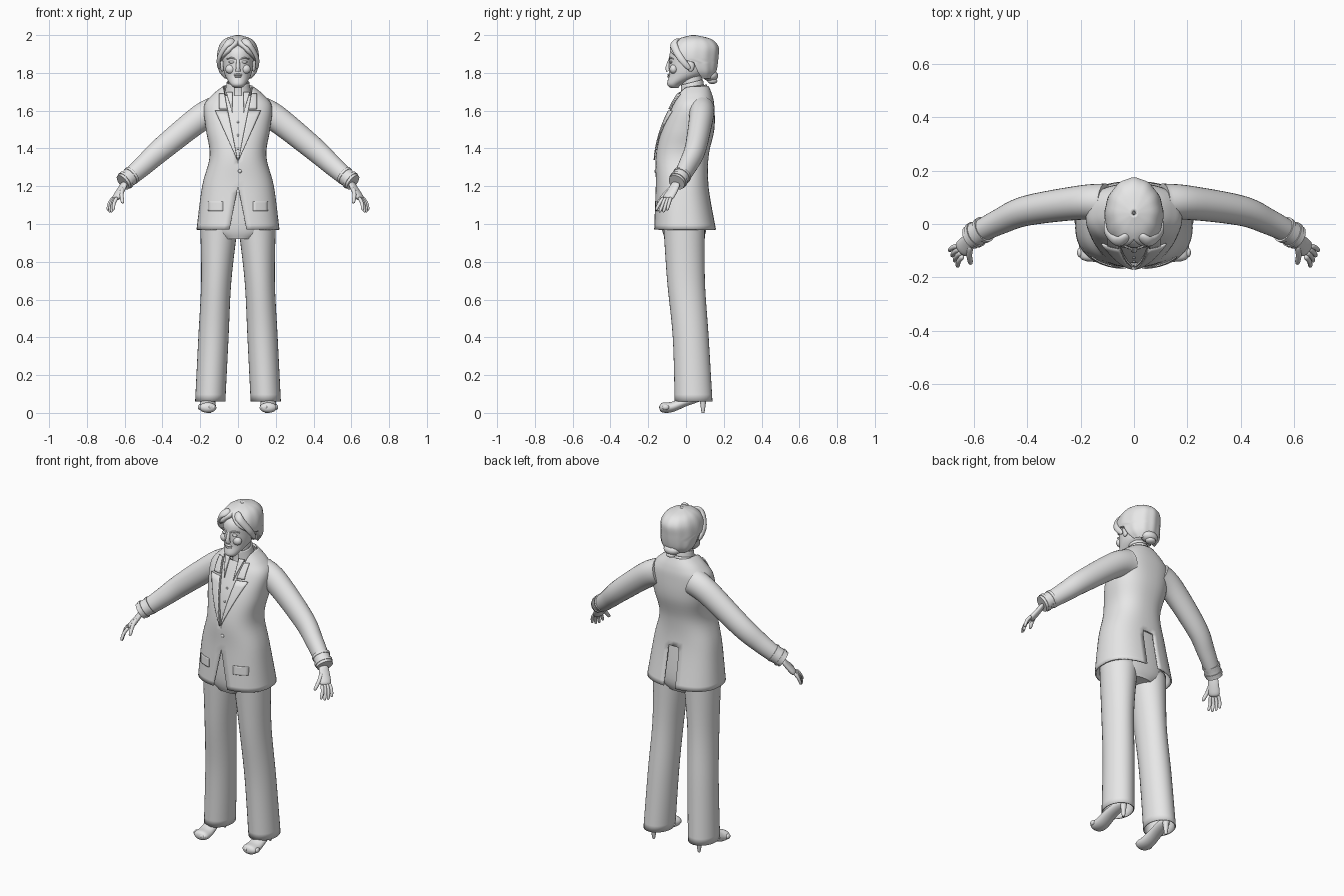
import bpy, bmesh, math
from mathutils import Vector, Matrix

cube = bpy.data.objects.get("Cube")
if cube:
    bpy.data.objects.remove(cube, do_unlink=True)

grey = bpy.data.materials.new("plain grey")
grey.use_nodes = True
grey.diffuse_color = (.8, .8, .8, 1)
grey.node_tree.nodes["Principled BSDF"].inputs["Base Color"].default_value = grey.diffuse_color
parts = []
BOXY = 2.4  # roundness exponent of the torso sections


def finish(name, bm, mirror=False, thickness=0):
    bmesh.ops.remove_doubles(bm, verts=bm.verts, dist=.00001)
    bmesh.ops.recalc_face_normals(bm, faces=bm.faces)
    mesh = bpy.data.meshes.new(name)
    bm.to_mesh(mesh)
    bm.free()
    mesh.materials.append(grey)
    part = bpy.data.objects.new(name, mesh)
    bpy.context.collection.objects.link(part)
    if thickness:
        solid = part.modifiers.new("thickness", 'SOLIDIFY')
        solid.thickness, solid.offset = thickness, -1
    if mirror:
        part.modifiers.new("mirror", 'MIRROR').use_mirror_merge = False
    parts.append(part)


def smooth(rows, steps=6):
    """Run a smooth curve through whole rows of numbers."""
    result = []
    last = len(rows) - 1
    for i in range(last):
        before, start, end, after = (rows[min(max(i + d, 0), last)] for d in (-1, 0, 1, 2))
        for step in range(steps):
            t = step / steps
            result.append([
                b + t * ((c - a) + t * ((2 * a - 5 * b + 4 * c - d) + t * (3 * b - a - 3 * c + d))) / 2
                for a, b, c, d in zip(before, start, end, after)])
    return result + [list(rows[last])]


def skin(bm, rings, caps=False):
    for lower, upper in zip(rings, rings[1:]):
        for j in range(len(lower) - 1):
            bm.faces.new((lower[j], lower[j + 1], upper[j + 1], upper[j]))
    if caps:
        bm.faces.new(rings[0][:-1])
        bm.faces.new(rings[-1][:-1])


def signed_power(value, exponent):
    return math.copysign(abs(value) ** exponent, value)


def closed(z):
    return 0


def loft(name, rows, opening=closed, centre=closed, power=2, sides=48,
         caps=False, tilt=0, ripple=0, vent=None, **options):
    """Stack level sections; rows hold height, half width, front y and back y."""
    bm = bmesh.new()
    rings = []
    for z, width, near, far in smooth(rows):
        first = math.asin(min(1, opening(z) / width) ** (power / 2))
        ring = []
        for j in range(sides + 1):
            angle = first + (2 * math.pi - 2 * first) * j / sides
            wave = 1 + ripple * math.cos(12 * angle)
            x = wave * width * signed_power(math.sin(angle), 2 / power)
            y = wave * (near - far) / 2 * signed_power(math.cos(angle), 2 / power)
            ring.append(bm.verts.new((centre(z) + x, (near + far) / 2 + y, z + tilt * y)))
        rings.append(ring)
    skin(bm, rings, caps)
    if vent:
        removed = [face for face in bm.faces if vent(face.calc_center_median())]
        bmesh.ops.delete(bm, geom=removed, context='FACES')
    finish(name, bm, **options)


def tube(name, points, start, end, across=(1, 0, 0), flat=1, blunt=False, sides=20, mirror=True):
    """Sweep an oval along points, tapering from one radius to the other."""
    bm = bmesh.new()
    path = [Vector(point) for point in smooth(points)]
    last = len(path) - 1
    rings = []
    for i, point in enumerate(path):
        along = (path[min(i + 1, last)] - path[max(i - 1, 0)]).normalized()
        wide = Vector(across) - along * along.dot(Vector(across))
        wide.normalize()
        deep = along.cross(wide)
        radius = start + (end - start) * i / last
        if blunt:
            radius *= max(.1, 1 - abs(2 * i / last - 1) ** 6) ** .5
        ring = []
        for j in range(sides + 1):
            angle = 2 * math.pi * j / sides
            ring.append(bm.verts.new(
                point + radius * (wide * math.cos(angle) + deep * flat * math.sin(angle))))
        rings.append(ring)
    skin(bm, rings, caps=True)
    finish(name, bm, mirror=mirror)


def ball(name, place, size, **options):
    bm = bmesh.new()
    matrix = Matrix.Translation(place) @ Matrix.Diagonal((*size, 1))
    bmesh.ops.create_uvsphere(bm, u_segments=20, v_segments=12, radius=1, matrix=matrix)
    finish(name, bm, **options)


# jacket, open at the neck and below the button, with a vent at the back
def jacket_opening(z):
    return max(0, .2 * (z - 1.33), .2 * (1.2 - z))


jacket = [(.97, .22, -.17, .16), (1.2, .19, -.16, .12), (1.36, .15, -.16, .12), (1.5, .17, -.13, .15),
          (1.62, .18, -.08, .15), (1.68, .14, -.05, .14), (1.73, .08, -.03, .12)]
loft("jacket", jacket, jacket_opening, power=BOXY, thickness=.008,
     vent=lambda c: abs(c.x) < .03 and c.y > 0 and c.z < 1.2)

# shirt, the jacket's shape taken in a little
inset = .015
loft("shirt", [(z, width - inset, near + inset, far - inset) for z, width, near, far in jacket[1:-1]],
     power=BOXY)


def chest(x, z):
    """Front surface of the jacket."""
    rows = smooth(jacket)
    for below, above in zip(rows, rows[1:]):
        if below[0] <= z <= above[0]:
            t = (z - below[0]) / (above[0] - below[0])
            _, width, near, far = (a + (b - a) * t for a, b in zip(below, above))
            bulge = max(0, 1 - abs(x / width) ** BOXY) ** (1 / BOXY)
            return (near + far) / 2 + (near - far) / 2 * bulge


def panel(name, bottom, top, inner, outer, lift):
    """Thin plate lying on the chest between two edge rules."""
    bm = bmesh.new()
    rings = []
    for i in range(9):
        z = bottom + (top - bottom) * i / 8
        xs = [inner(z) + (outer(z) - inner(z)) * j / 5 for j in range(6)]
        rings.append([bm.verts.new((x, chest(x, z) - lift, z)) for x in xs])
    skin(bm, rings)
    finish(name, bm, mirror=True, thickness=.007)


panel("lapels", 1.34, 1.6, jacket_opening, lambda z: .45 * (z - 1.33), .01)
panel("collar_fronts", 1.61, 1.69, jacket_opening, lambda z: .1, .012)
panel("shirt_collar_points", 1.59, 1.7, lambda z: .03, lambda z: .03 + .3 * (z - 1.59), -.004)
panel("pocket_flaps", 1.07, 1.12, lambda z: .08, lambda z: .16, .005)
loft("jacket_collar", [(1.67, .11, -.05, .13), (1.73, .08, -.03, .11)], jacket_opening,
     tilt=.12, thickness=.008)
loft("shirt_collar", [(1.69, .07, -.03, .1), (1.75, .06, -.03, .09)], lambda z: .02,
     tilt=.25, thickness=.006)
for z in (1.4, 1.47, 1.54):
    ball("shirt_button", (0, chest(0, z) + .013, z), (.006, .004, .006))
ball("jacket_button", (.01, chest(.01, 1.28), 1.28), (.01, .006, .01))

# trousers
loft("trouser_hips", [(.92, .1, -.11, .09), (1, .19, -.13, .11), (1.25, .15, -.13, .09)],
     power=BOXY, caps=True)
loft("trouser_legs", [(.06, .08, -.06, .14), (.4, .08, -.07, .12), (.7, .08, -.1, .1), (1, .1, -.12, .1)],
     centre=lambda z: .15 - .05 * z, sides=32, mirror=True, thickness=.006)

# shoes with slim heels and open toes
tube("shoes", [(.16, -.14, .03), (.16, -.08, .03), (.16, 0, .06), (.15, .1, .09)],
     .05, .035, flat=.6, blunt=True)
tube("heels", [(.15, .09, .08), (.15, .09, 0)], .02, .007)
for i in range(5):
    ball("toe", (.13 + .018 * i, -.125 + .006 * abs(i - 1), .03), (.011, .018, .014), mirror=True)

# sleeves and banded cuffs
tube("sleeves", [(.11, .08, 1.6), (.2, .08, 1.56), (.4, .05, 1.4), (.5, .01, 1.31), (.58, -.03, 1.24)],
     .08, .045, across=(0, 0, 1), flat=.9, sides=28)
cuff_top, cuff_end = Vector((.56, -.02, 1.26)), Vector((.61, -.05, 1.22))
tube("cuffs", [cuff_top, cuff_end], .047, .046)
for t in (0, .6):
    tube("cuff_band", [cuff_top.lerp(cuff_end, t), cuff_top.lerp(cuff_end, t + .2)], .051, .05)

# hands
spread = (.5, .8, 0)
tube("palms", [(.6, -.05, 1.22), (.62, -.07, 1.18), (.65, -.1, 1.13)],
     .026, .036, across=spread, flat=.5, blunt=True)


def finger(name, root, tip, radius):
    knuckle = root.lerp(tip, .5) + Vector((.006, 0, .004))
    tube(name, [root, knuckle, tip], radius, radius * .8, across=spread, blunt=True, sides=10)


for i in range(4):
    root = Vector((.64, -.12, 1.14)).lerp(Vector((.66, -.08, 1.14)), i / 3)
    tip = Vector((.66, -.16, 1.08)).lerp(Vector((.69, -.1, 1.08)), i / 3)
    tip.z -= .02 * math.sin(math.pi * (i + .5) / 4)
    finger("finger", root, tip, .01)
finger("thumb", Vector((.61, -.08, 1.19)), Vector((.61, -.15, 1.11)), .012)

# neck and head
loft("neck", [(1.62, .08, -.03, .1), (1.7, .055, -.02, .09), (1.81, .05, -.03, .08)])
loft("head", [(1.72, .02, -.08, -.04), (1.74, .04, -.1, -.02), (1.79, .07, -.09, .09),
              (1.85, .08, -.09, .12), (1.92, .08, -.08, .13), (1.97, .03, -.02, .06)], caps=True)

# face
tube("nose", [(0, -.085, 1.87), (0, -.097, 1.83), (0, -.092, 1.81)], .008, .014, mirror=False)
ball("upper_lip", (0, -.09, 1.79), (.024, .009, .006))
ball("lower_lip", (0, -.09, 1.78), (.02, .01, .006))
ball("chin", (0, -.08, 1.745), (.025, .02, .02))
ball("eye", (.034, -.08, 1.857), (.016, .009, .007), mirror=True)
tube("brow", [(.014, -.088, 1.873), (.035, -.084, 1.88), (.058, -.067, 1.873)], .004, .003)
ball("cheek", (.04, -.065, 1.82), (.027, .022, .025), mirror=True)
ball("ear", (.083, .025, 1.84), (.012, .02, .034), mirror=True)

# swept-back hair with a fringe and a low bun
loft("hair", [(1.77, .07, .03, .14), (1.81, .1, -.04, .16), (1.88, .11, -.1, .17), (1.94, .1, -.09, .17),
              (1.98, .07, -.04, .13), (2, .01, .03, .05)],
     opening=lambda z: max(0, 1.97 - z), ripple=.012, thickness=.028)
tube("fringe", [(.02, -.04, 1.97), (.06, -.065, 1.95), (.1, -.03, 1.88), (.1, .02, 1.82)],
     .024, .015, across=(0, 1, 1), flat=.6, blunt=True)
ball("hair_bun", (0, .13, 1.785), (.05, .04, .03))
ball("bun_tail", (0, .14, 1.757), (.03, .026, .016))

# smooth shading with crisp edges
bpy.ops.object.select_all(action='DESELECT')
for part in parts:
    part.select_set(True)
bpy.context.view_layer.objects.active = parts[0]
bpy.ops.object.shade_smooth_by_angle(angle=math.radians(50))
